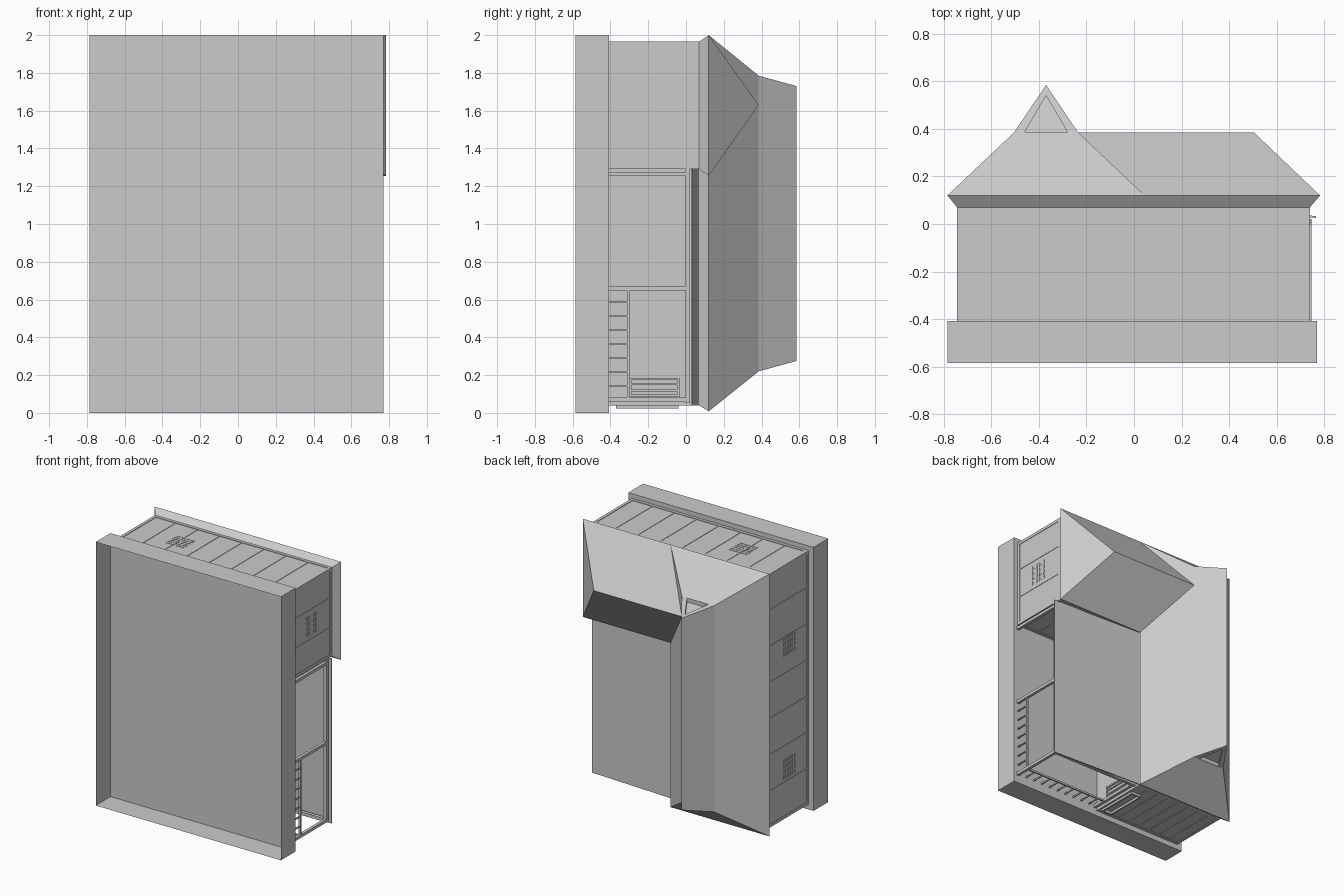
import bpy, bmesh

if "Cube" in bpy.data.objects:
    bpy.data.objects.remove(bpy.data.objects["Cube"])

FLOOR, EAVE_LOW, EAVE, RING, RIDGE = -0.408, 0.07, 0.12, 0.385, 0.585


def mesh_object(name, verts, faces):
    bm = bmesh.new()
    vs = [bm.verts.new(v) for v in verts]
    for f in faces:
        bm.faces.new([vs[i] for i in f])
    bmesh.ops.recalc_face_normals(bm, faces=bm.faces)
    me = bpy.data.meshes.new(name)
    bm.to_mesh(me)
    bm.free()
    ob = bpy.data.objects.new(name, me)
    bpy.context.collection.objects.link(ob)
    return ob


BOX_FACES = [(0, 1, 3, 2), (4, 6, 7, 5), (0, 4, 5, 1), (2, 3, 7, 6), (0, 2, 6, 4), (1, 5, 7, 3)]


def boxes(name, blocks):
    """One object from blocks given as ((x0,x1),(y0,y1),(z0,z1))."""
    verts, faces = [], []
    for xs, ys, zs in blocks:
        n = len(verts)
        verts += [(x, y, z) for x in xs for y in ys for z in zs]
        faces += [tuple(n + i for i in f) for f in BOX_FACES]
    return mesh_object(name, verts, faces)


def loft(name, rings, start=False, end=False):
    """Shell through rings of equal point count, with optional end caps."""
    k = len(rings[0])
    verts = [v for r in rings for v in r]
    faces = []
    if start:
        faces.append(tuple(range(k)))
    if end:
        faces.append(tuple(range(len(verts) - k, len(verts))))
    for r in range(len(rings) - 1):
        for i in range(k):
            j = (i + 1) % k
            faces.append((r * k + i, r * k + j, r * k + k + j, r * k + k + i))
    return mesh_object(name, verts, faces)


def rect(x0, x1, z0, z1, y):
    return [(x0, y, z0), (x1, y, z0), (x1, y, z1), (x0, y, z1)]


# Foundation skirt, open underneath, carrying the floor; L-shaped wall shell
loft("foundation", [rect(-0.785, 0.77, 0, 2, -0.585), rect(-0.785, 0.77, 0, 2, FLOOR)], end=True)
plan = [(-0.741, 0.044), (0.002, 0.044), (0.002, 1.294), (0.736, 1.294),
        (0.736, 1.961), (-0.741, 1.961)]
loft("walls", [[(x, y, z) for x, z in plan] for y in (FLOOR, EAVE_LOW + 0.004)])


def on_wall(axis, sign, plane, a, y, depth):
    """Block on a wall: a = range along it, depth = range out from the plane."""
    d = tuple(sorted(plane + sign * t for t in depth))
    return (d, y, a) if axis == "x" else (a, y, d)


def clad(name, axis, sign, plane, a0, a1, panels, windows=()):
    """Trim boards, thin battens and louvred windows on one wall."""
    def put(a, y, depth):
        return on_wall(axis, sign, plane, a, y, depth)
    out, w = (-0.002, 0.004), 0.022
    boxes(name + "_trim", [put((a0, a0 + w), (FLOOR, EAVE_LOW), out),
                           put((a1 - w, a1), (FLOOR, EAVE_LOW), out),
                           put((a0, a1), (FLOOR, FLOOR + w), out),
                           put((a0, a1), (EAVE_LOW - w, EAVE_LOW), out)])
    step = (a1 - a0) / panels
    boxes(name + "_battens", [put((a0 + i * step - 0.003, a0 + i * step + 0.003),
                                  (FLOOR, EAVE_LOW), (-0.002, 0.003))
                              for i in range(1, panels)])
    for c in windows:
        slats = [put((c - 0.08 + i * 0.04, c - 0.052 + i * 0.04),
                     (-0.25 + j * 0.026, -0.242 + j * 0.026), (-0.001, 0.003))
                 for i in range(4) for j in range(6)]
        boxes(name + "_louvres", slats)


clad("left_wall", "x", -1, -0.741, 0.04, 1.965, 7, (0.42, 1.35))
clad("top_wall", "z", 1, 1.961, -0.745, 0.74, 8, (-0.35,))
clad("wing_end_wall", "x", 1, 0.736, 1.29, 1.965, 3, (1.63,))
clad("lower_wall", "z", -1, 0.044, -0.745, 0.006, 8)
clad("wing_inner_wall", "z", -1, 1.294, 0.006, 0.74, 4)


def framed(name, axis, sign, plane, a, y, depth, bars=0):
    """Border frame with optional cross bars."""
    w = 0.012
    blocks = [(a, (y[0], y[0] + w)), (a, (y[1] - w, y[1])),
              ((a[0], a[0] + w), y), ((a[1] - w, a[1]), y)]
    for i in range(1, bars + 1):
        m = a[0] + (a[1] - a[0]) * i / (bars + 1)
        blocks.append(((m - 0.005, m + 0.005), y))
    boxes(name, [on_wall(axis, sign, plane, p, q, (-0.002, depth)) for p, q in blocks])


# Openings near the porch corner
framed("porch_door", "x", 1, 0.002, (0.78, 1.095), (FLOOR, -0.01), 0.006)
framed("porch_window", "x", 1, 0.002, (0.085, 0.185), (-0.3, -0.035), 0.008, 2)
framed("lower_window", "z", -1, 0.044, (-0.1, -0.01), (-0.37, -0.04), 0.02)

# Eave soffits flare out from the wall tops
loft("main_soffit", [rect(-0.745, 0.005, 0.04, 1.965, EAVE_LOW),
                     rect(-0.785, 0.045, 0.008, 2, EAVE)])
wing_profile = [(0.0, 1.29, 1.255), (0.74, 1.29, 1.255)]
mesh_object("wing_soffit",
            [(0.02, EAVE_LOW, 1.29), (0.74, EAVE_LOW, 1.29), (0.74, EAVE_LOW, 1.965),
             (0.0, EAVE_LOW, 1.965), (0.04, EAVE, 1.255), (0.783, EAVE, 1.255),
             (0.783, EAVE, 2), (0.04, EAVE, 2)],
            [(0, 1, 5, 4), (1, 2, 6, 5), (2, 3, 7, 6)])

# Main roof: hipped skirt, steeper cap with a recessed vent in each end
verts = rect(-0.785, 0.045, 0.008, 2, EAVE) + rect(-0.505, -0.235, 0.22, 1.785, RING)
verts += [(-0.37, RIDGE, 0.275), (-0.37, RIDGE, 1.73)]
faces = [(0, 1, 5, 4), (1, 2, 6, 5), (2, 3, 7, 6), (3, 0, 4, 7), (5, 6, 9, 8), (7, 4, 8, 9)]
for s, z, zt, (a, b, t) in ((1, 0.22, 0.275, (4, 5, 8)), (-1, 1.785, 1.73, (7, 6, 9))):
    n = len(verts)
    for inward in (0, 0.03):
        for x, y in ((-0.46, 0.387), (-0.28, 0.387), (-0.37, 0.54)):
            f = (y - RING) / (RIDGE - RING)
            verts.append((x, y, z + (zt - z) * f + s * inward))
    outer, inner, deep = (a, b, t), (n, n + 1, n + 2), (n + 3, n + 4, n + 5)
    for i in range(3):
        j = (i + 1) % 3
        faces.append((outer[i], outer[j], inner[j], inner[i]))
        faces.append((inner[i], inner[j], deep[j], deep[i]))
    faces.append(deep)
mesh_object("main_roof", verts, faces)

# Wing roof: hip at the outer end, meeting the main roof slope in valleys
mesh_object("wing_roof",
            [(0.045, EAVE, 1.255), (0.783, EAVE, 1.255), (0.783, EAVE, 2), (0.045, EAVE, 2),
             (-0.235, RING, 1.63), (0.505, RING, 1.63)],
            [(0, 1, 5, 4), (1, 2, 5), (2, 3, 4, 5)])

# Porch: sloping sheet roof, posts and beams
loft("porch_roof", [[(0.0, 0.062, z), (0.765, 0.026, z), (0.765, 0.034, z), (0.0, 0.07, z)]
                    for z in (0.045, 1.295)], True, True)
P = 0.011
boxes("porch_posts", [((x - P, x + P), (FLOOR, 0.02), (z - P, z + P))
                      for x, z in ((0.735, 0.07), (0.735, 0.66), (0.735, 1.265), (0.02, 0.07))])
boxes("porch_beams", [((0.72, 0.745), (-0.003, 0.022), (0.056, 1.295)),
                      ((0.0, 0.745), (-0.003, 0.022), (0.058, 0.082))])

# Porch railing on two sides
rails = [((0.728, 0.742), (-0.312, -0.3), (0.07, 0.66)),
         ((0.0, 0.735), (-0.312, -0.3), (0.063, 0.077))]
rails += [((0.73, 0.74), (FLOOR, -0.3), (0.07 + i * 0.0738 - 0.004, 0.07 + i * 0.0738 + 0.004))
          for i in range(1, 8)]
rails += [((0.735 - i * 0.073 - 0.004, 0.735 - i * 0.073 + 0.004), (FLOOR, -0.3), (0.065, 0.075))
          for i in range(1, 10)]
boxes("porch_railing", rails)
